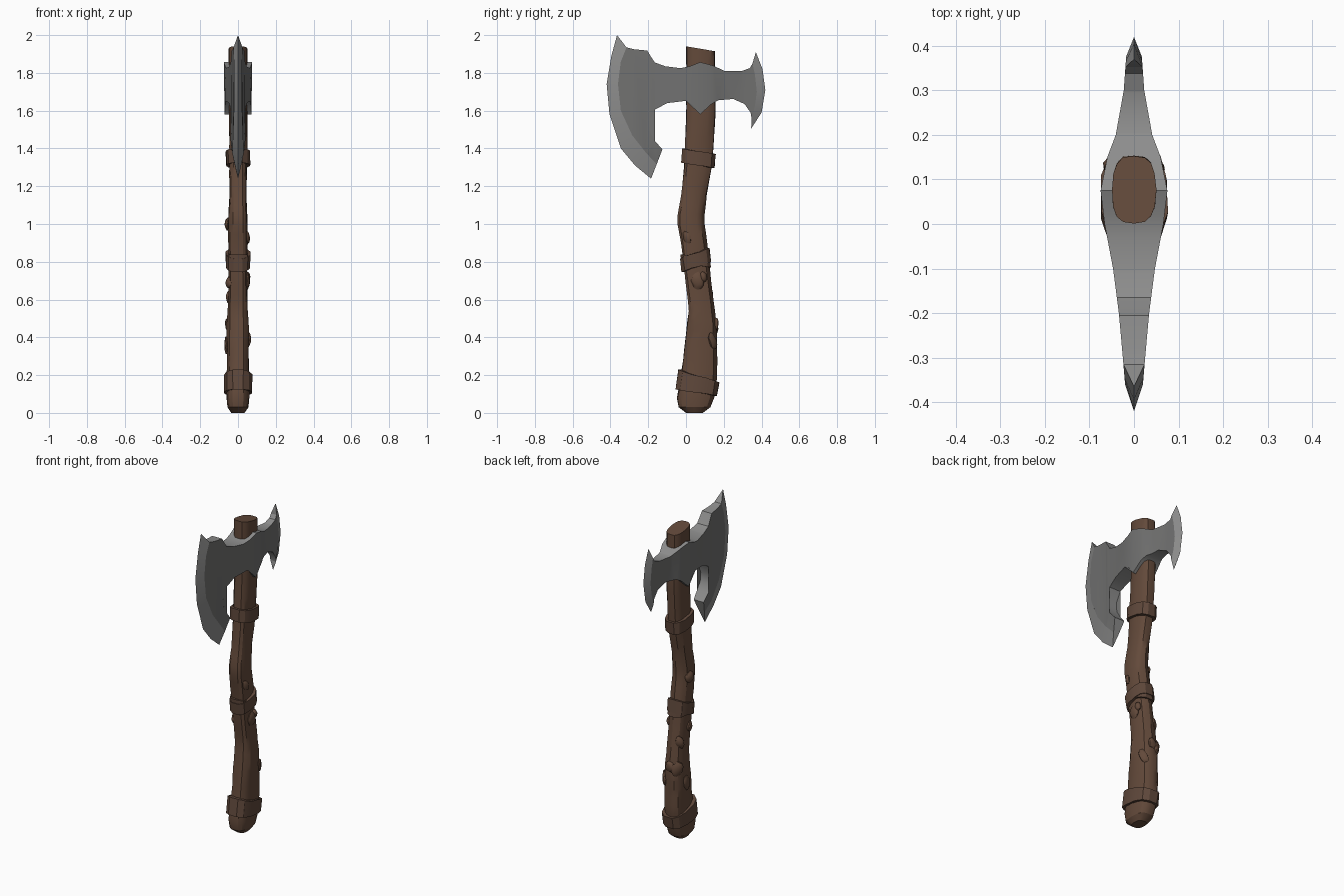
import bpy, bmesh, math, random
from mathutils import Vector, Matrix

if "Cube" in bpy.data.objects:
    bpy.data.objects.remove(bpy.data.objects["Cube"])

random.seed(4)


def material(name, col):
    m = bpy.data.materials.new(name)
    m.diffuse_color = (*col, 1)
    m.use_nodes = True
    m.node_tree.nodes["Principled BSDF"].inputs["Base Color"].default_value = m.diffuse_color
    return m


WOOD = material("brown wood", (0.125, 0.068, 0.043))
BAND = material("leather brown", (0.115, 0.065, 0.044))
STEEL = material("dark steel", (0.165, 0.165, 0.163))
EDGE = material("honed steel", (0.27, 0.27, 0.268))


def finish(bm, name, mats, angle):
    bmesh.ops.recalc_face_normals(bm, faces=bm.faces)
    me = bpy.data.meshes.new(name)
    bm.to_mesh(me)
    bm.free()
    ob = bpy.data.objects.new(name, me)
    bpy.context.collection.objects.link(ob)
    for m in mats:
        me.materials.append(m)
    bpy.ops.object.select_all(action='DESELECT')
    ob.select_set(True)
    bpy.context.view_layer.objects.active = ob
    bpy.ops.object.shade_smooth_by_angle(angle=math.radians(angle))
    return ob


def lerp_table(table, t):
    if t <= table[0][0]:
        return table[0][1:]
    for a, b in zip(table, table[1:]):
        if t <= b[0]:
            f = (t - a[0]) / (b[0] - a[0])
            return tuple(p + (q - p) * f for p, q in zip(a[1:], b[1:]))
    return table[-1][1:]


# Handle sections: z, left y, right y, half width in x
HANDLE = [(0.0, 0.0, 0.09, 0.035), (0.03, -0.04, 0.13, 0.055), (0.08, -0.05, 0.15, 0.06),
          (0.2, -0.03, 0.168, 0.06), (0.42, 0.0, 0.165, 0.06), (0.55, 0.015, 0.15, 0.053),
          (0.73, -0.008, 0.128, 0.05), (0.92, -0.032, 0.107, 0.053), (1.02, -0.05, 0.092, 0.053),
          (1.16, -0.025, 0.11, 0.046), (1.3, -0.01, 0.137, 0.048), (1.6, 0.0, 0.158, 0.05),
          (1.93, 0.0, 0.153, 0.05)]


def section_point(z, ang, grow=0.0, factor=1.0):
    y0, y1, hx = lerp_table(HANDLE, z)
    c, s = math.cos(ang), math.sin(ang)
    sq = lambda v: math.copysign(abs(v) ** 0.75, v)
    return Vector(((hx + grow) * sq(c) * factor,
                   (y0 + y1) / 2 + ((y1 - y0) / 2 + grow) * sq(s) * factor, z))


def bridge(bm, a, b):
    n = len(a)
    for i in range(n):
        bm.faces.new((a[i], a[(i + 1) % n], b[(i + 1) % n], b[i]))


# Gnarled wooden handle with a slanted top
N = 16
bm = bmesh.new()
zs = [0, 0.03, 0.08] + [0.08 + 1.835 * i / 36 for i in range(1, 37)]
column = [random.uniform(-0.04, 0.04) for _ in range(N)]
rings = []
for z in zs:
    column = [max(-0.07, min(0.05, c + random.uniform(-0.03, 0.03))) for c in column]
    amp = 1.0 if 0.1 < z < 1.5 else 0.3
    ring = []
    for i in range(N):
        p = section_point(z, math.tau * i / N, 0, 1 + amp * column[i])
        if z > 1.9:
            p.z += 0.013 - 0.17 * (p.y - 0.075)
        ring.append(bm.verts.new(p))
    rings.append(ring)
for a, b in zip(rings, rings[1:]):
    bridge(bm, a, b)
bm.faces.new(rings[0])
bm.faces.new(rings[-1])
finish(bm, "handle", [WOOD], 28)

# Wood knots: angle around handle (degrees), z, half width, half height, depth
KNOTS = [(0, 0.70, 0.035, 0.045, 0.014), (20, 0.72, 0.02, 0.03, 0.018), (90, 0.47, 0.03, 0.035, 0.014),
         (170, 1.0, 0.035, 0.035, 0.018), (200, 0.69, 0.03, 0.03, 0.015),
         (130, 0.46, 0.035, 0.05, 0.015), (140, 0.62, 0.025, 0.04, 0.014),
         (180, 0.36, 0.03, 0.05, 0.012), (40, 0.38, 0.025, 0.05, 0.012), (-20, 0.93, 0.02, 0.035, 0.01)]
for k, (deg, z, w, h, d) in enumerate(KNOTS):
    bm = bmesh.new()
    a = math.radians(deg)
    rot = Matrix.Rotation(a, 4, 'Z')
    tilt = Matrix.Rotation(random.uniform(-0.4, 0.4), 4, 'X')
    bmesh.ops.create_icosphere(bm, subdivisions=2, radius=1)
    for v in bm.verts:
        v.co = v.co * random.uniform(0.85, 1.1)
        v.co = Vector((v.co.x * d, v.co.y * w, v.co.z * h))
    bm.transform(Matrix.Translation(section_point(z, a)) @ rot @ tilt)
    finish(bm, "knot_%d" % (k + 1), [WOOD], 35)


# Tilted wraps: bottom and top z at the left (-y) and right (+y) side
def band(name, left, right, grow):
    bm = bmesh.new()
    n, loops = 12, []
    for k, g in ((0, 0.0), (0, grow), (1, grow), (1, 0.0)):
        ring = []
        for i in range(n):
            a = math.tau * (i + 0.5) / n
            t = (math.sin(a) + 1) / 2
            z = left[k] + (right[k] - left[k]) * t
            p = section_point(z, a, g + (random.uniform(-0.003, 0.003) if g else -0.012))
            ring.append(bm.verts.new(p))
        loops.append(ring)
    for j in range(4):
        bridge(bm, loops[j], loops[(j + 1) % 4])
    finish(bm, name, [BAND], 28)


band("upper_band", (1.325, 1.40), (1.295, 1.37), 0.017)
band("middle_band", (0.745, 0.815), (0.80, 0.875), 0.014)
band("middle_band_overlap", (0.79, 0.84), (0.77, 0.82), 0.010)
band("lower_band", (0.125, 0.23), (0.09, 0.16), 0.016)

# Axe head profile (y, z): cutting edges, bevel lines, upper and lower outlines
EDGE_L = [(-.365, 2.0), (-.395, 1.89), (-.42, 1.74), (-.405, 1.58), (-.345, 1.4), (-.27, 1.31), (-.185, 1.24)]
BEV_L = [(-.315, 1.935), (-.345, 1.86), (-.36, 1.74), (-.345, 1.6), (-.285, 1.47), (-.21, 1.375), (-.155, 1.317)]
LOWER = [(-.125, 1.395), (-.165, 1.44), (-.19, 1.485), (-.195, 1.54), (-.165, 1.605), (-.1, 1.64), (0, 1.652),
         (.035, 1.632), (.075, 1.58), (.135, 1.635), (.17, 1.655), (.25, 1.662), (.31, 1.635), (.342, 1.59)]
BEV_R = [(.347, 1.56), (.365, 1.625), (.375, 1.7), (.365, 1.79), (.352, 1.85)]
EDGE_R = [(.345, 1.505), (.4, 1.59), (.42, 1.71), (.405, 1.82), (.37, 1.91)]
UPPER = [(.338, 1.825), (.295, 1.81), (.205, 1.81), (.14, 1.84), (.075, 1.857), (.02, 1.835), (-.03, 1.825),
         (-.11, 1.835), (-.165, 1.855), (-.185, 1.885), (-.205, 1.918), (-.275, 1.925)]
THICK = [(-.36, .02), (-.3, .025), (-.2, .034), (-.1, .047), (0, .066), (.075, .075), (.15, .06),
         (.2, .041), (.3, .023), (.37, .018)]


def half_thickness(y, z):
    return min(lerp_table(THICK, y)[0], 0.015 + max(0, z - 1.3) * 0.2)


bm = bmesh.new()
bm.faces.new([bm.verts.new((1, y, z)) for y, z in BEV_L + LOWER + BEV_R + UPPER])
bmesh.ops.triangulate(bm, faces=bm.faces[:])
for y, _ in THICK[1:-1]:
    bmesh.ops.bisect_plane(bm, geom=bm.verts[:] + bm.edges[:] + bm.faces[:], dist=1e-5,
                           plane_co=(0, y, 0), plane_no=(0, 1, 0))
ext = bmesh.ops.extrude_face_region(bm, geom=bm.faces[:], use_keep_orig=True)
for v in [g for g in ext["geom"] if isinstance(g, bmesh.types.BMVert)]:
    v.co.x = -1
for v in bm.verts:
    v.co.x *= half_thickness(v.co.y, v.co.z)
for f in bm.faces:
    f.normal_update()
    f.material_index = 1 if abs(f.normal.x) < 0.4 else 0
finish(bm, "axe_head", [STEEL, EDGE], 30)

# Honed cutting edges as wedges on the bevel lines
for name, edge, bev in (("large_cutting_edge", EDGE_L, BEV_L), ("small_cutting_edge", EDGE_R, BEV_R)):
    bm = bmesh.new()
    tri = []
    for (ey, ez), (by, bz) in zip(edge, bev):
        h = half_thickness(by, bz)
        tri.append([bm.verts.new(p) for p in ((0, ey, ez), (h, by, bz), (-h, by, bz))])
    for a, b in zip(tri, tri[1:]):
        bridge(bm, a, b)
    bm.faces.new(tri[0])
    bm.faces.new(tri[-1])
    finish(bm, name, [EDGE], 30)
